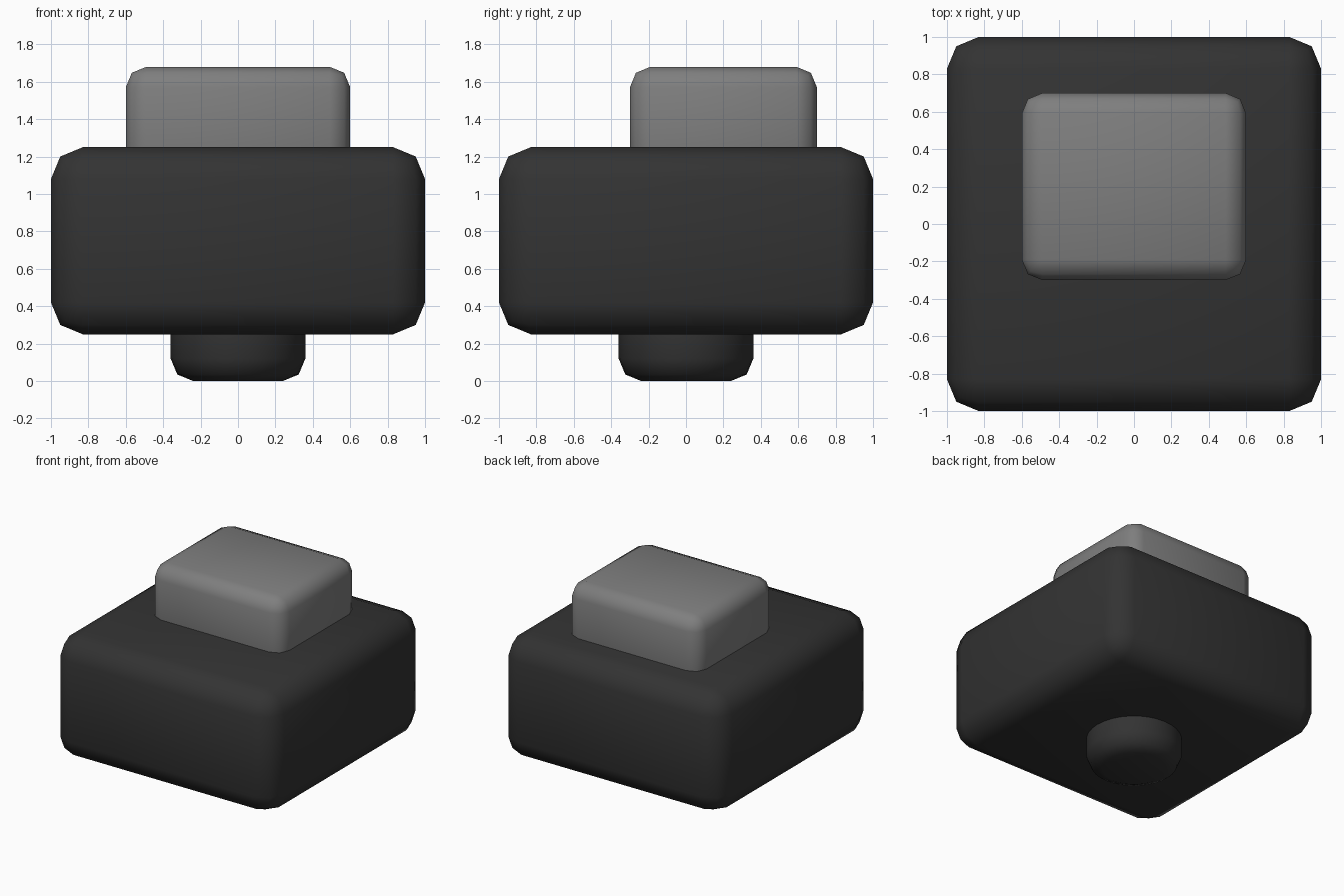
import bpy
import bmesh
from mathutils import Matrix, Vector

if "Cube" in bpy.data.objects:
    bpy.data.objects.remove(bpy.data.objects["Cube"], do_unlink=True)


def make_material(name, value):
    mat = bpy.data.materials.new(name)
    mat.use_nodes = True
    color = (value, value, value, 1)
    mat.diffuse_color = color
    mat.node_tree.nodes["Principled BSDF"].inputs["Base Color"].default_value = color
    return mat


def finish(name, bm, mat, bevel):
    """Turn the bmesh into a smooth object with rounded sharp edges."""
    mesh = bpy.data.meshes.new(name)
    bm.to_mesh(mesh)
    bm.free()
    mesh.materials.append(mat)
    mesh.shade_smooth()
    obj = bpy.data.objects.new(name, mesh)
    bpy.context.collection.objects.link(obj)
    mod = obj.modifiers.new("Rounded edges", "BEVEL")
    mod.width = bevel
    mod.segments = 2
    mod.limit_method = "ANGLE"
    return obj


def rounded_box(name, low, high, mat, bevel):
    low, high = Vector(low), Vector(high)
    bm = bmesh.new()
    matrix = Matrix.Translation((low + high) / 2) @ Matrix.Diagonal((*(high - low), 1))
    bmesh.ops.create_cube(bm, size=1, matrix=matrix)
    return finish(name, bm, mat, bevel)


def rounded_cylinder(name, radius, bottom, top, mat, bevel):
    bm = bmesh.new()
    bmesh.ops.create_cone(bm, cap_ends=True, segments=32, radius1=radius, radius2=radius,
                          depth=top - bottom,
                          matrix=Matrix.Translation((0, 0, (bottom + top) / 2)))
    return finish(name, bm, mat, bevel)


charcoal = make_material("charcoal", 0.033)
grey = make_material("mid grey", 0.21)

# Main block, raised block set towards the back, and round foot
rounded_box("body", (-1, -1, 0.25), (1, 1, 1.25), charcoal, 0.17)
rounded_box("top_block", (-0.6, -0.3, 1.0), (0.6, 0.7, 1.68), grey, 0.11)
rounded_cylinder("foot", 0.36, 0, 0.5, charcoal, 0.12)
